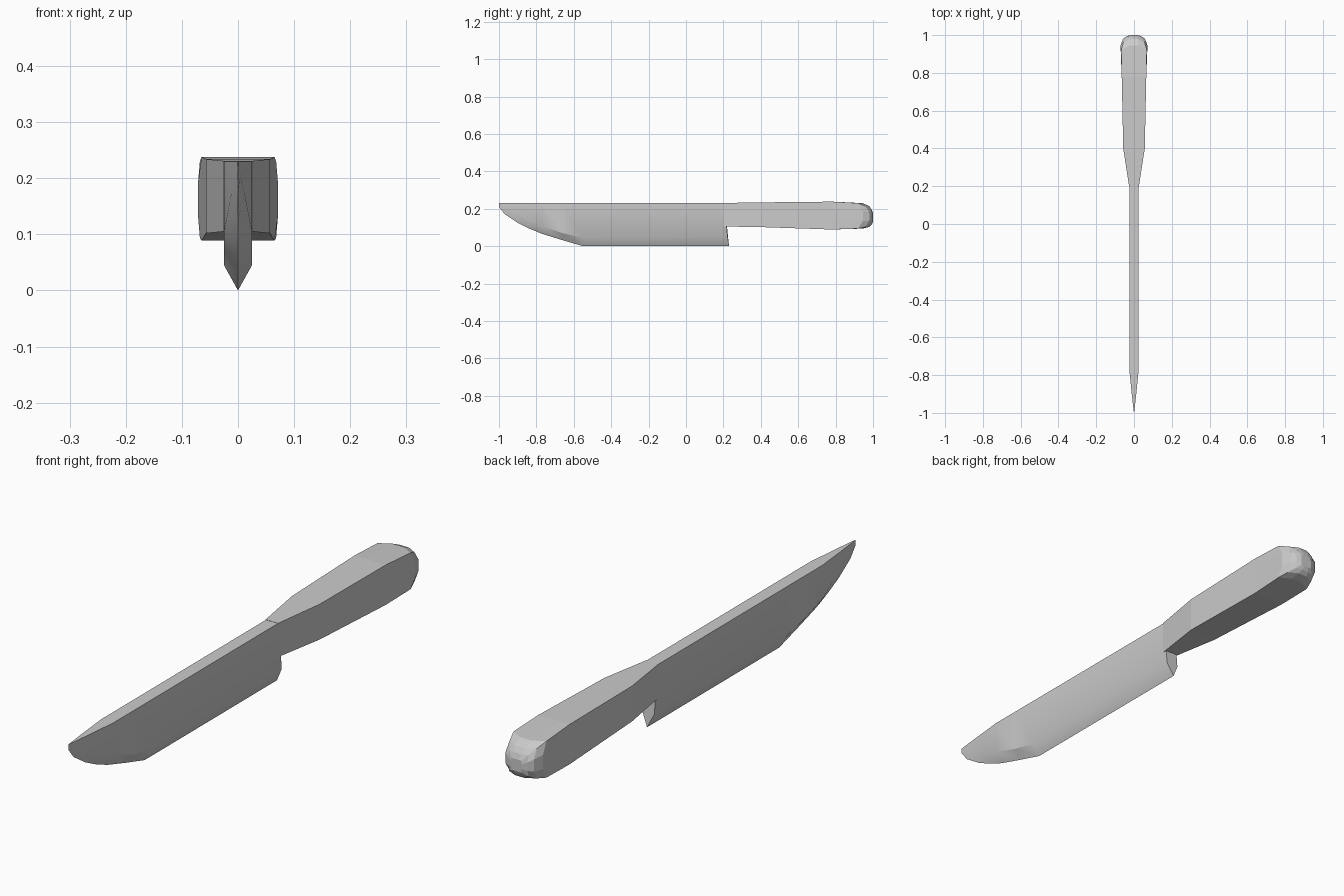
import bpy, bmesh, math

if "Cube" in bpy.data.objects:
    bpy.data.objects.remove(bpy.data.objects["Cube"])


def loft(name, rings):
    """Skin a list of equal-length closed rings and cap both ends."""
    bm = bmesh.new()
    rows = [[bm.verts.new(p) for p in ring] for ring in rings]
    n = len(rows[0])
    for a, b in zip(rows, rows[1:]):
        for i in range(n):
            j = (i + 1) % n
            bm.faces.new((a[i], a[j], b[j], b[i]))
    bm.faces.new(rows[0])
    bm.faces.new(rows[-1][::-1])
    bmesh.ops.remove_doubles(bm, verts=bm.verts, dist=1e-5)
    bmesh.ops.recalc_face_normals(bm, faces=bm.faces)
    mesh = bpy.data.meshes.new(name)
    bm.to_mesh(mesh)
    bm.free()
    obj = bpy.data.objects.new(name, mesh)
    bpy.context.collection.objects.link(obj)
    return obj


# Blade: flat spine, parallel sides, bevel running down to the cutting edge
SPINE = 0.23


def blade_ring(y, w, edge, bevel, slant=0.0):
    return [(-w, y - slant, SPINE), (w, y - slant, SPINE), (w, y, bevel),
            (0, y + slant / 2, edge), (-w, y, bevel)]


blade_stations = [
    (-1.0, 0.0005, 0.21, 0.222), (-0.97, 0.004, 0.172, 0.205),
    (-0.90, 0.012, 0.125, 0.172), (-0.84, 0.018, 0.095, 0.14),
    (-0.77, 0.025, 0.066, 0.105), (-0.66, 0.025, 0.032, 0.07),
    (-0.55, 0.025, 0.0, 0.045), (0.222, 0.025, 0.0, 0.052, 0.016)]
blade = loft("blade", [blade_ring(*s) for s in blade_stations])
bpy.ops.object.select_all(action='DESELECT')
blade.select_set(True)
bpy.context.view_layer.objects.active = blade
bpy.ops.object.shade_smooth_by_angle(angle=math.radians(30))


# Handle: flared block with a rounded, faceted butt; bow pushes side centres out
def handle_ring(y, w, bottom, top, bow=0.0):
    zs = [bottom + (top - bottom) * t for t in (0, 0.3, 0.7, 1)]
    xs = [-w, -w * 0.35, w * 0.35, w]
    m, wide = y + bow, w * (1 + bow * 2)
    return ([(xs[0], y, zs[0]), (xs[1], m, zs[0]), (xs[2], m, zs[0])]
            + [(xs[3], y, zs[0]), (wide, m, zs[1]), (wide, m, zs[2])]
            + [(xs[3], y, zs[3]), (xs[2], m, zs[3]), (xs[1], m, zs[3])]
            + [(xs[0], y, zs[3]), (-wide, m, zs[2]), (-wide, m, zs[1])])


handle_stations = [
    (0.20, 0.026, 0.105, 0.231), (0.40, 0.057, 0.102, 0.234),
    (0.78, 0.065, 0.089, 0.238), (0.92, 0.068, 0.094, 0.23, 0.025),
    (0.96, 0.056, 0.103, 0.214, 0.02), (0.985, 0.04, 0.115, 0.195, 0.008),
    (1.0, 0.022, 0.13, 0.175)]
loft("handle", [handle_ring(*s) for s in handle_stations])
